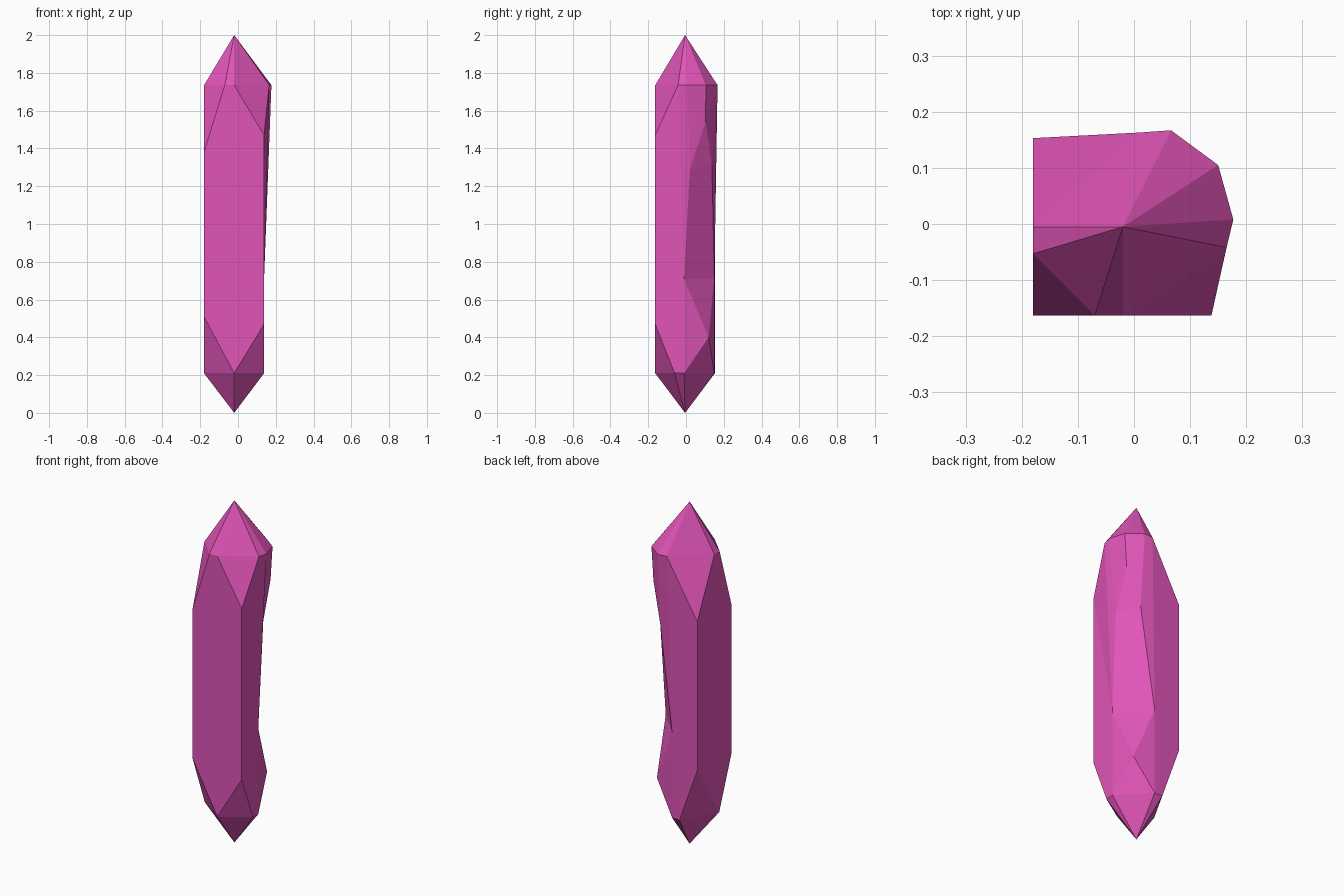
import bpy, bmesh

if "Cube" in bpy.data.objects:
    bpy.data.objects.remove(bpy.data.objects["Cube"])

bm = bmesh.new()


def v(x, y, z):
    return bm.verts.new((x, y, z))


def ring(points, z):
    return [v(x, y, z) for x, y in points]


def fan(tip, loop):
    for a, b in zip(loop, loop[1:] + loop[:1]):
        bm.faces.new((tip, a, b))


# pointed ends
L, R, F, K = -0.18, 0.138, -0.163, 0.153
T = ring([(-0.07, F), (-0.02, F), (0.165, -0.042), (0.177, 0.008), (0.15, 0.105),
          (0.066, 0.167), (0.01, 0.163), (L, -0.005), (L, -0.053)], 1.735)
B = ring([(-0.02, F), (R, -0.06), (R, -0.01), (-0.015, 0.15), (-0.065, K), (L, -0.05)], 0.21)
fan(v(-0.02, -0.005, 2.0), T)
fan(v(-0.02, -0.005, 0.0), B[::-1])

# long upright corner edges (low, high)
fl = v(L, F, 0.51), v(L, F, 1.38)
fr = v(R, F, 0.47), v(R, F, 1.47)
bl = v(L, K, 0.53), v(L, K, 1.40)

# points of the worn back-right corner
waist_r, waist_b = v(R, -0.01, 0.71), v(-0.015, 0.15, 0.71)
knob = v(0.104, 0.12, 0.40)
mid_r, mid_b = v(0.142, 0.02, 1.29), v(0.07, 0.137, 1.31)
notch = v(0.138, 0.104, 1.54)

faces = [
    # corner facets
    (T[8], fl[1], T[0]), (T[1], fr[1], T[2]), (T[6], bl[1], T[7]),
    (B[5], B[0], fl[0]), (B[0], B[1], fr[0]), (B[4], B[5], bl[0]),
    # broad sides
    (fl[0], B[0], fr[0], fr[1], T[1], T[0], fl[1]),
    (bl[0], B[5], fl[0], fl[1], T[8], T[7], bl[1]),
    (B[3], B[4], bl[0], bl[1], T[6], waist_b),
    (fr[0], B[1], B[2], waist_r, fr[1]),
    (fr[1], waist_r, T[2]), (waist_r, mid_r, T[3], T[2]),
    (waist_b, T[6], T[5], mid_b),
    # worn corner
    (mid_r, notch, T[4], T[3]), (notch, T[5], T[4]), (notch, mid_b, T[5]),
    (mid_r, mid_b, notch), (waist_r, waist_b, mid_b, mid_r),
    (waist_r, B[2], knob), (waist_r, knob, waist_b),
    (waist_b, knob, B[3]), (B[2], B[3], knob),
]
for f in faces:
    bm.faces.new(f)
bmesh.ops.recalc_face_normals(bm, faces=bm.faces)

mesh = bpy.data.meshes.new("crystal")
bm.to_mesh(mesh)
bm.free()
crystal = bpy.data.objects.new("crystal", mesh)
bpy.context.collection.objects.link(crystal)

pink = bpy.data.materials.new("pink_crystal")
pink.diffuse_color = (0.75, 0.09, 0.48, 1)
pink.use_nodes = True
pink.node_tree.nodes["Principled BSDF"].inputs["Base Color"].default_value = pink.diffuse_color
mesh.materials.append(pink)
